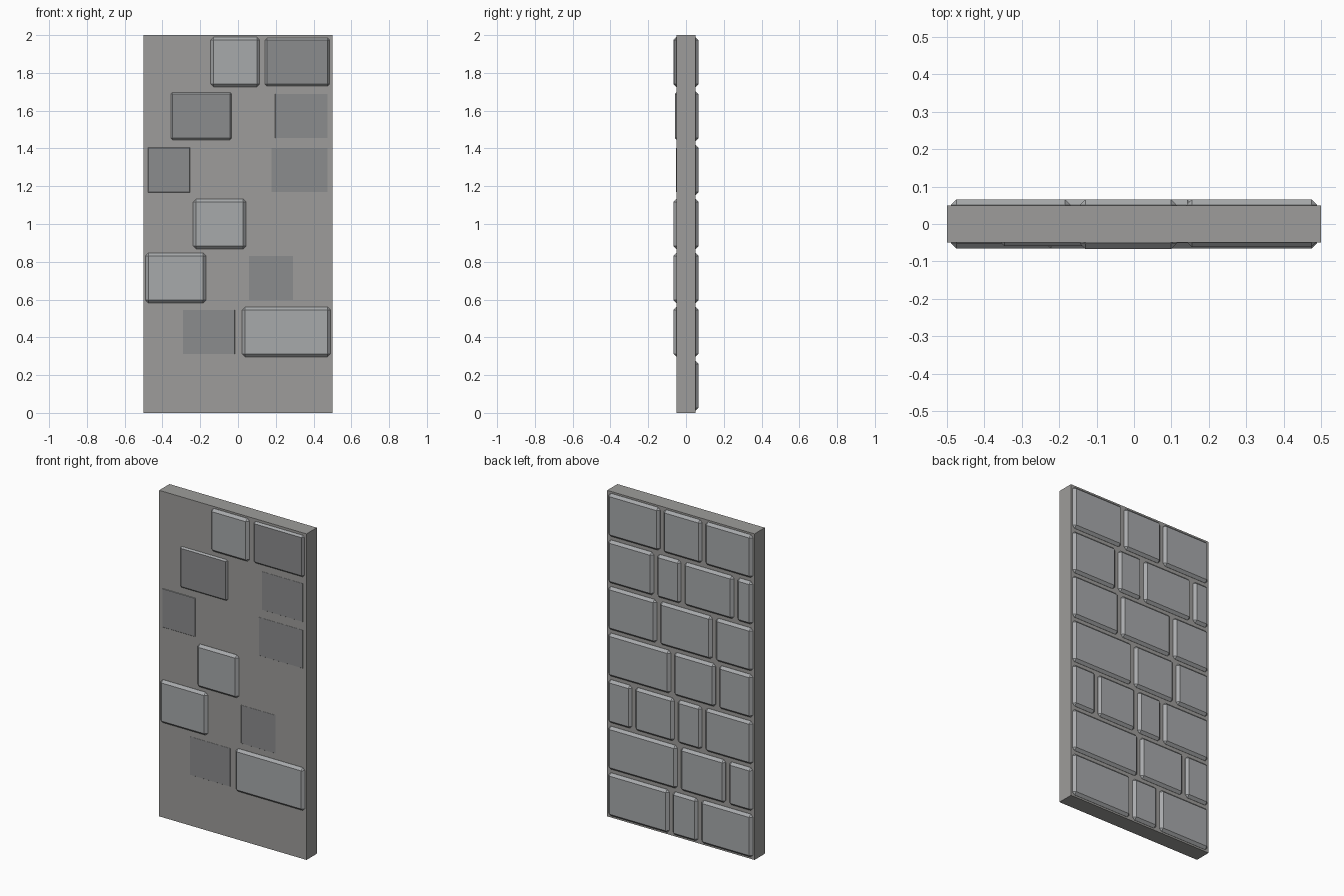
import bpy

if "Cube" in bpy.data.objects:
    bpy.data.objects.remove(bpy.data.objects["Cube"])

ROW = 2 / 7      # course height
BACK = 0.066     # back face of every stone


def material(name, r, g, b):
    m = bpy.data.materials.new(name)
    m.diffuse_color = (r, g, b, 1)
    m.use_nodes = True
    m.node_tree.nodes["Principled BSDF"].inputs["Base Color"].default_value = m.diffuse_color
    return m


mortar = material("mortar", 0.34, 0.335, 0.325)
stone = material("stone", 0.39, 0.40, 0.41)
dark = material("dark_stone", 0.26, 0.265, 0.27)


def box(name, x0, x1, y0, y1, z0, z1, mat, bevel=0.0):
    bpy.ops.mesh.primitive_cube_add(size=1, location=((x0 + x1) / 2, (y0 + y1) / 2, (z0 + z1) / 2))
    o = bpy.context.object
    o.name = name
    o.scale = (x1 - x0, y1 - y0, z1 - z0)
    bpy.ops.object.transform_apply(location=False, rotation=False, scale=True)
    o.data.materials.append(mat)
    if bevel:
        m = o.modifiers.new("chamfered_edges", 'BEVEL')
        m.width = bevel
        m.segments = 1
    return o


# Mortar slab
box("mortar_slab", -0.5, 0.5, -0.05, 0.05, 0, 2, mortar)

# Courses from the bottom: joint centres between stones
joints = [
    [-0.13, 0.065],
    [-0.318, 0.01],
    [-0.157, 0.03, 0.318],
    [-0.25, 0.055],
    [-0.228, 0.15],
    [-0.374, -0.015, 0.17],
    [-0.157, 0.127],
]
# Stones that push through the front: (course, index) -> front y
fronts = {
    (1, 1): -0.0505, (1, 2): -0.066,
    (2, 0): -0.066, (2, 2): -0.0505,
    (3, 1): -0.066,
    (4, 0): -0.052, (4, 2): -0.0505,
    (5, 1): -0.059, (5, 3): -0.0505,
    (6, 1): -0.067, (6, 2): -0.061,
}

# Stones running through the slab; those barely proud have a darker front face
for r, cuts in enumerate(joints):
    edges = [-0.502] + cuts + [0.502]
    for i in range(len(edges) - 1):
        y = fronts.get((r, i), -0.045)
        o = box(f"stone_{r}_{i}", edges[i] + 0.0125, edges[i + 1] - 0.0125,
                y, BACK, r * ROW + 0.011, (r + 1) * ROW - 0.011, stone, bevel=0.015)
        if y > -0.065:
            o.data.materials.append(dark)
            for p in o.data.polygons:
                if p.normal.y < -0.9:
                    p.material_index = 1
